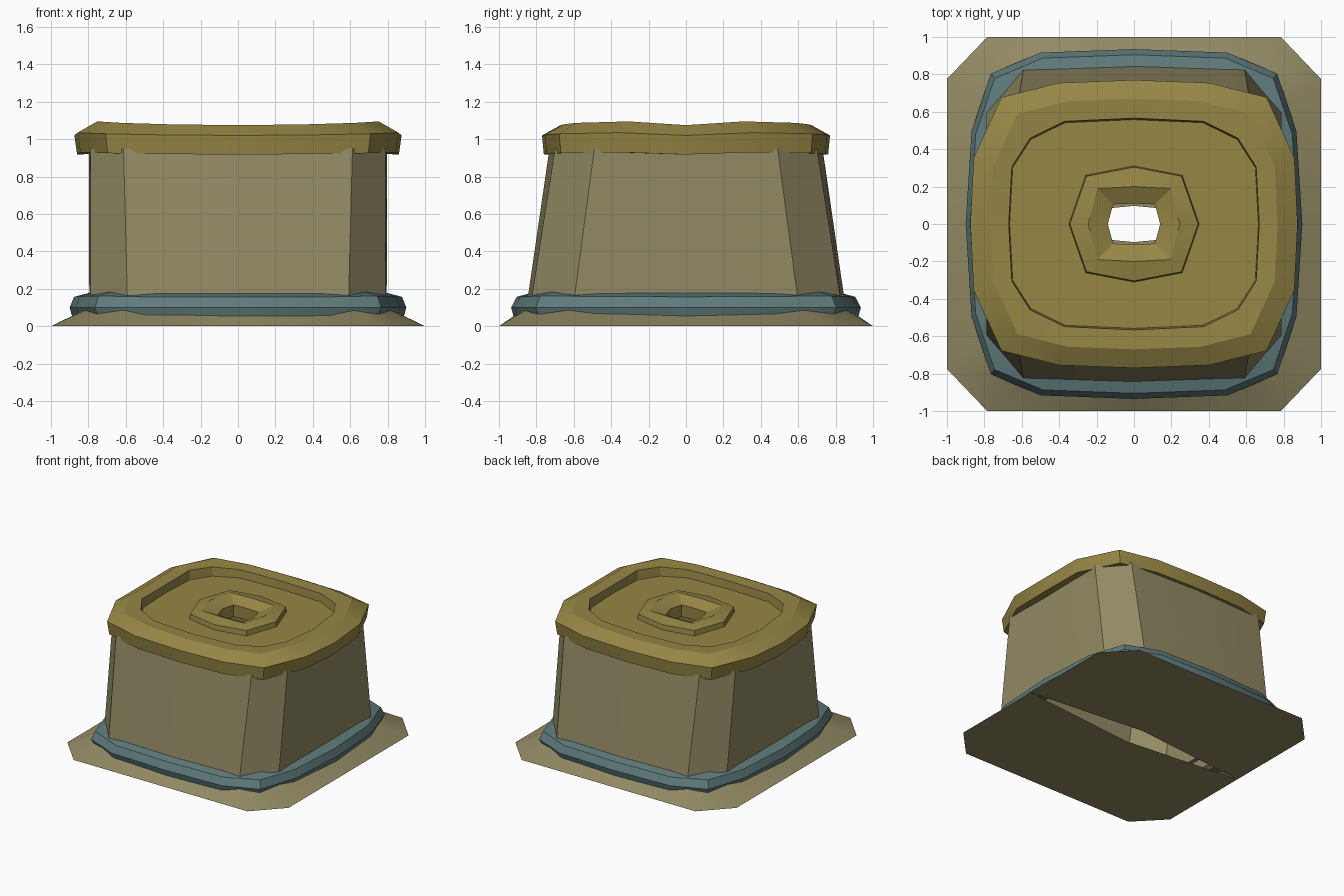
import bpy, math

cube = bpy.data.objects.get("Cube")
if cube:
    bpy.data.objects.remove(cube, do_unlink=True)


def material(name, rgb):
    mat = bpy.data.materials.new(name)
    mat.use_nodes = True
    color = (*rgb, 1)
    mat.diffuse_color = color
    bsdf = mat.node_tree.nodes["Principled BSDF"]
    bsdf.inputs["Base Color"].default_value = color
    bsdf.inputs["Roughness"].default_value = 0.8
    return mat


tan = material("tan", (0.285, 0.25, 0.125))
olive_gold = material("olive gold", (0.305, 0.238, 0.06))
teal = material("teal", (0.115, 0.195, 0.2))


def build(name, verts, faces, mat):
    mesh = bpy.data.meshes.new(name)
    mesh.from_pydata(verts, [], faces)
    mesh.materials.append(mat)
    obj = bpy.data.objects.new(name, mesh)
    bpy.context.collection.objects.link(obj)
    bpy.ops.object.select_all(action="DESELECT")
    obj.select_set(True)
    bpy.context.view_layer.objects.active = obj
    bpy.ops.object.shade_smooth_by_angle(angle=math.radians(25))
    return obj


def full_loop(quarter):
    """Mirror a quarter outline (from +x to +y) into a closed loop."""
    half = quarter + [(-x, y, z) for x, y, z in quarter[-2::-1]]
    return half + [(x, -y, z) for x, y, z in half[-2:0:-1]]


def outline(shape, width, depth, height, wave=0):
    """Scale a unit quarter shape; its third value lifts the point by wave."""
    return full_loop([(x * width, y * depth, height + r * wave) for x, y, r in shape])


def skin(name, loops, mat):
    """Join loops, listed from the underside outwards and up, with quads."""
    n = len(loops[0])
    verts = [p for loop in loops for p in loop]
    faces = []
    for k in range(len(loops) - 1):
        for i in range(n):
            j = (i + 1) % n
            faces.append((k * n + i, k * n + j, (k + 1) * n + j, (k + 1) * n + i))
    return build(name, verts, faces, mat)


def flat(points, height):
    return full_loop([(x, y, height) for x, y in points])


# Tapered body and sloping foot skirt
body_foot = [(0.795, 0), (0.787, 0.605), (0.59, 0.835), (0, 0.855)]
body_head = [(0.797, 0), (0.79, 0.49), (0.612, 0.7), (0, 0.73)]
skirt_edge = [(1, 0), (1, 0.775), (0.785, 1), (0, 1)]
skin("body", [flat(body_foot, 0.09), flat(body_head, 0.95)], tan)
skin("foot_skirt", [flat(skirt_edge, 0), flat(body_foot, 0.1)], tan)

# Two floor plates leaving a slot that narrows to each side
half_floor = [(1, 0), (1, 0.775), (0.785, 1), (-0.785, 1), (-1, 0.775), (-1, 0), (0, 0.097)]
order = tuple(range(len(half_floor)))
for sign, name in ((1, "back_floor"), (-1, "front_floor")):
    build(name, [(x, sign * y, 0) for x, y in half_floor], [order[::-sign]], tan)

# Bevelled band around the foot
band = [(1, 0, 0), (0.965, 0.53, 0.5), (0.85, 0.86, 1), (0.555, 0.98, 0), (0, 1, 0)]
skin("foot_band", [
    outline(band, 0.8, 0.83, 0.04, 0.02),
    outline(band, 0.885, 0.92, 0.045, 0.02),
    outline(band, 0.9, 0.935, 0.1),
    outline(band, 0.877, 0.905, 0.157, 0.005),
    outline(band, 0.78, 0.815, 0.182, 0.008),
], teal)

# Lid with bevelled rim and sunken top
rim = [(1, 0, 0), (0.98, 0.46, 1), (0.81, 0.88, 0.6), (0.46, 0.98, 0.2), (0, 1, 0)]
well = [(1, 0, 0), (0.975, 0.54, 1), (0.83, 0.81, 0.6), (0.555, 0.97, 0.2), (0, 1, 0)]
skin("lid", [
    outline(rim, 0.7, 0.6, 0.925),
    outline(rim, 0.86, 0.76, 0.918, 0.012),
    outline(rim, 0.875, 0.77, 1.02, 0.015),
    outline(rim, 0.768, 0.67, 1.075, 0.02),
    outline(well, 0.67, 0.566, 1.072, 0.015),
    outline(well, 0.665, 0.558, 1.01),
    outline(well, 0.3, 0.26, 1.01),
], olive_gold)

# Raised centre boss: low crest falling into an open hole
boss = [(1, 0, 0), (0.74, 0.84, 0), (0, 1, 0)]
hole = [(1, 0, 0), (0.8, 0.95, 0), (0, 1, 0)]
skin("centre_boss", [
    outline(boss, 0.35, 0.312, 1.0),
    outline(boss, 0.343, 0.304, 1.05),
    outline(hole, 0.245, 0.2, 1.07),
    outline(hole, 0.14, 0.11, 1.025),
    outline(hole, 0.14, 0.11, 0.93),
], olive_gold)
